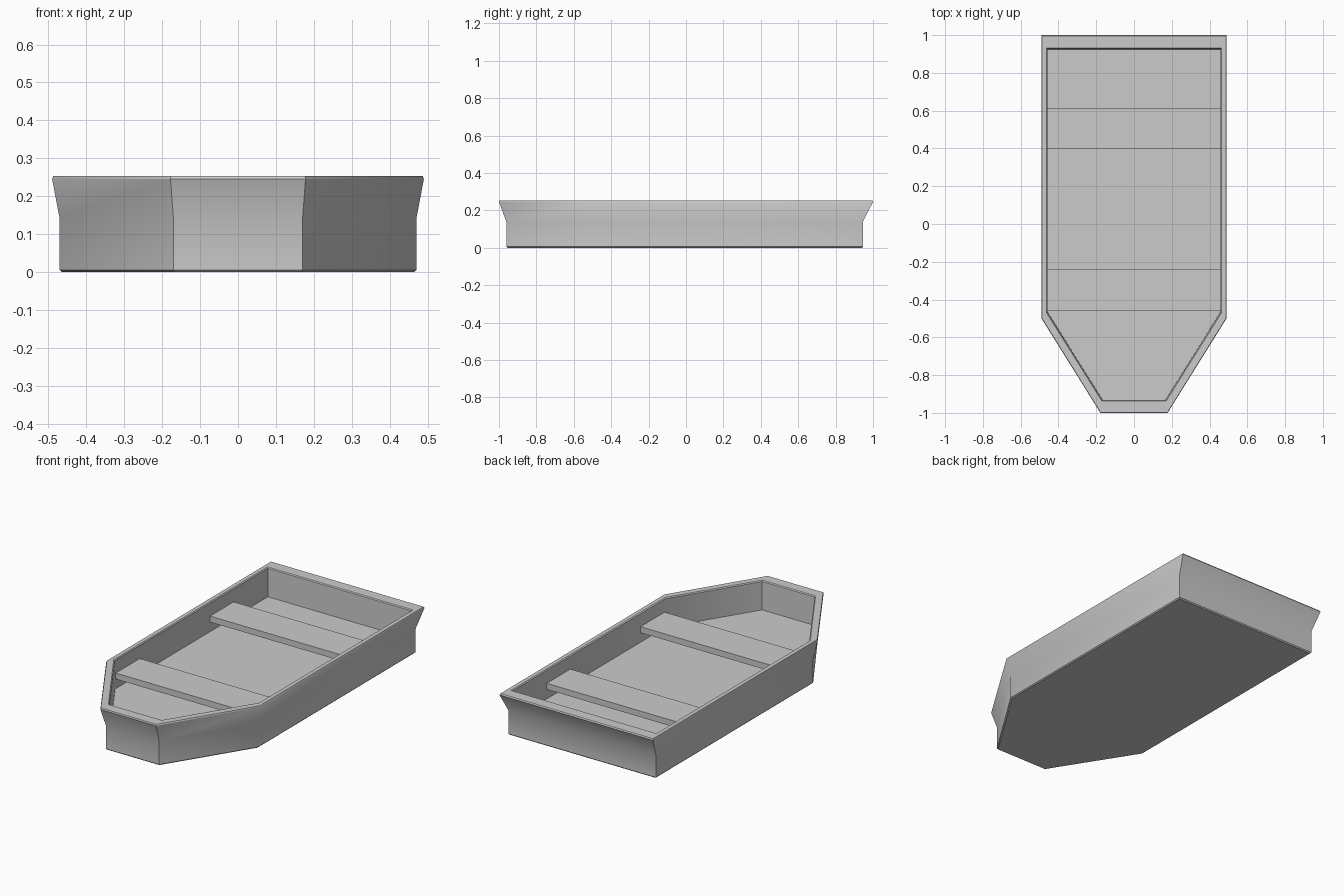
import bpy, bmesh, math

if "Cube" in bpy.data.objects:
    bpy.data.objects.remove(bpy.data.objects["Cube"])


def finish(name, bm):
    bmesh.ops.recalc_face_normals(bm, faces=bm.faces[:])
    mesh = bpy.data.meshes.new(name)
    bm.to_mesh(mesh)
    bm.free()
    obj = bpy.data.objects.new(name, mesh)
    bpy.context.collection.objects.link(obj)
    return obj


def outline(bm, half_w, stern, shoulder, bow_w, bow, z):
    # six-sided boat plan at one height
    right = [(bow_w, bow), (half_w, shoulder), (half_w, stern)]
    points = right + [(-x, y) for x, y in reversed(right)]
    return [bm.verts.new((x, y, z)) for x, y in points]


# Hull: outside from the keel up, over the rim, down to the floor
sections = [
    (0.464, 0.940, -0.484, 0.167, -0.955, 0.000),
    (0.470, 0.946, -0.487, 0.170, -0.961, 0.006),
    (0.470, 0.946, -0.487, 0.170, -0.961, 0.140),
    (0.490, 1.000, -0.500, 0.178, -1.000, 0.246),
    (0.487, 0.996, -0.499, 0.177, -0.997, 0.253),
    (0.464, 0.932, -0.470, 0.170, -0.938, 0.253),
    (0.459, 0.927, -0.467, 0.167, -0.933, 0.248),
    (0.457, 0.925, -0.466, 0.166, -0.931, 0.085),
]
bm = bmesh.new()
rings = [outline(bm, *s) for s in sections]
for a, b in zip(rings, rings[1:]):
    for i in range(6):
        j = (i + 1) % 6
        bm.faces.new((a[i], a[j], b[j], b[i]))
bm.faces.new(rings[0])
bm.faces.new(rings[-1])
hull = finish("hull", bm)
bpy.context.view_layer.objects.active = hull
hull.select_set(True)
bpy.ops.object.shade_smooth_by_angle(angle=math.radians(35))


# Bench seats spanning the hull
def seat(name, y0, y1, z0=0.139, z1=0.174):
    bm = bmesh.new()
    bmesh.ops.create_cube(bm, size=1)
    for v in bm.verts:
        v.co = (v.co.x * 0.92, y1 if v.co.y > 0 else y0, z1 if v.co.z > 0 else z0)
    finish(name, bm)


seat("rear_seat", 0.40, 0.615)
seat("front_seat", -0.46, -0.24)
